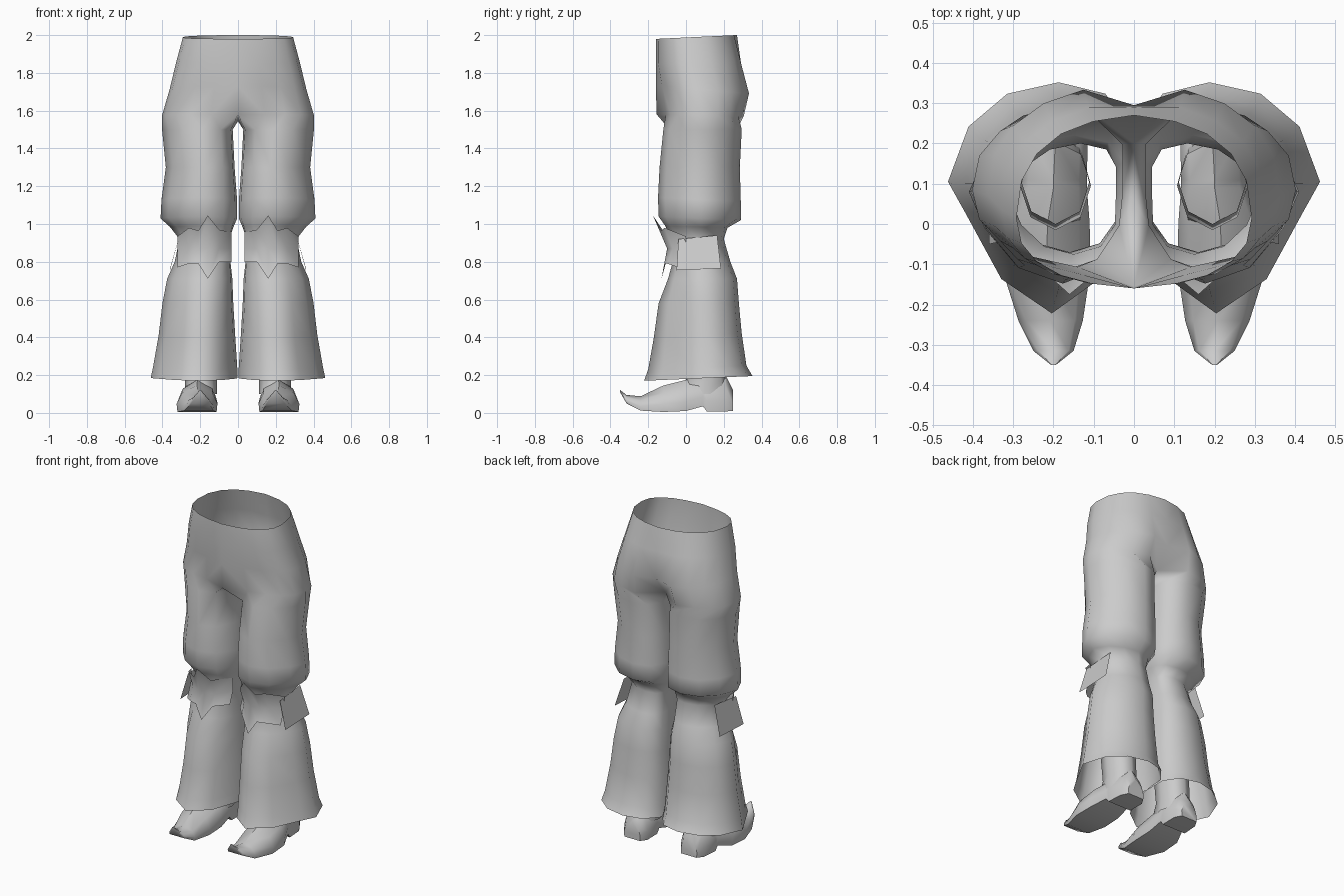
import bpy, bmesh
from math import sin, cos, pi

grey = bpy.data.materials.new("plain grey")
grey.diffuse_color = (0.6, 0.6, 0.6, 1)


def finish(bm, name, angle=50):
    """Turn a right-hand half into a mirrored, smooth-shaded object."""
    bmesh.ops.recalc_face_normals(bm, faces=bm.faces)
    mesh = bpy.data.meshes.new(name)
    bm.to_mesh(mesh)
    bm.free()
    mesh.materials.append(grey)
    ob = bpy.data.objects.new(name, mesh)
    bpy.context.collection.objects.link(ob)
    mod = ob.modifiers.new("mirror", 'MIRROR')
    mod.use_clip = True
    mod.merge_threshold = 0.0005
    bpy.ops.object.select_all(action='DESELECT')
    ob.select_set(True)
    bpy.context.view_layer.objects.active = ob
    bpy.ops.object.shade_smooth_by_angle(angle=angle * pi / 180)
    return ob


def bridge(bm, a, b, closed=True):
    n = len(a)
    for i in range(n if closed else n - 1):
        j = (i + 1) % n
        bm.faces.new((a[i], a[j], b[j], b[i]))


def spow(v, p):
    return abs(v) ** p * (1 if v >= 0 else -1)


# Trousers: open hip arcs that split into a closed leg at the crotch
bm = bmesh.new()
# z front, z back, outer x, leg front y, leg back y, centre front y, centre back y, widest y
hips = [(1.98, 2.00, 0.292, -0.155, 0.265, -0.16, 0.27, 0.015),
        (1.85, 1.86, 0.328, -0.155, 0.30, -0.16, 0.29, 0.035),
        (1.73, 1.69, 0.362, -0.135, 0.345, -0.16, 0.295, 0.07),
        (1.58, 1.57, 0.402, -0.115, 0.315, -0.155, 0.20, 0.085)]
prev = None
for zf, zb, xo, yf, yb, cf, cb, yw in hips:
    ring = []
    for j in range(11):
        u = pi * j / 10
        c = spow(cos(u), 0.85)
        y = yw - (yw - yf) * c if c > 0 else yw - (yb - yw) * c
        t = (y - yf) / (yb - yf)
        x = xo * sin(u) ** 0.9 if 0 < j < 10 else 0
        y = cf if j == 0 else cb if j == 10 else y
        ring.append(bm.verts.new((x, y, zf + (zb - zf) * t)))
    if prev:
        bridge(bm, prev, ring, False)
    prev = ring
prev = [bm.verts.new((0, 0.06, 1.545))] + prev

# z front, z back, inner x, outer x, front y, back y, widest y, front taper, back taper
legs = [(1.50, 1.50, 0.028, 0.402, -0.12, 0.295, 0.085, 1.2, 0.9),
        (1.30, 1.30, 0.018, 0.382, -0.14, 0.285, 0.08, 1.3, 0.95),
        (1.14, 1.12, 0.005, 0.405, -0.148, 0.29, 0.08, 1.3, 1.0),
        (1.04, 1.02, 0.004, 0.41, -0.145, 0.29, 0.08, 1.3, 1.0),
        (0.99, 0.98, 0.025, 0.36, -0.11, 0.22, 0.08, 1.1, 0.9),
        (0.92, 0.92, 0.045, 0.31, -0.075, 0.20, 0.07, 1.0, 0.85),
        (0.80, 0.80, 0.04, 0.335, -0.07, 0.235, 0.08, 1.1, 0.85),
        (0.71, 0.71, 0.03, 0.375, -0.095, 0.27, 0.09, 1.4, 0.85),
        (0.58, 0.58, 0.025, 0.40, -0.145, 0.28, 0.10, 1.7, 0.85),
        (0.40, 0.42, 0.015, 0.42, -0.17, 0.295, 0.10, 1.9, 0.85),
        (0.23, 0.25, 0.004, 0.45, -0.20, 0.32, 0.10, 2.1, 0.85),
        (0.17, 0.195, 0.002, 0.462, -0.222, 0.352, 0.105, 2.1, 0.85)]
for zf, zb, xi, xo, yf, yb, yw, taper, back in legs:
    ring = []
    for k in range(12):
        u = 2 * pi * k / 12
        s = sin(u)
        x = (xi + xo) / 2 - (xo - xi) / 2 * spow(cos(u), 0.92)
        # front and back ridges sit slightly inward of the leg centre
        x = max(xi, x - (0.028 * s if s > 0 else -0.045 * s))
        y = yw - (yw - yf) * s ** taper if s > 0 else yw + (yb - yw) * (-s) ** back
        ring.append(bm.verts.new((x, y, zf + (zb - zf) * (y - yf) / (yb - yf))))
    bridge(bm, prev, ring)
    prev = ring
finish(bm, "trousers", 80)

# Knee flap: pointed band, pinched along its middle row
bm = bmesh.new()
# x, top y, top z, middle y, bottom y, bottom z
flap = [(0.035, 0.00, 0.955, 0.00, -0.03, 0.80),
        (0.10, -0.125, 0.97, -0.085, -0.105, 0.80),
        (0.16, -0.175, 1.045, -0.10, -0.13, 0.71),
        (0.21, -0.13, 0.965, -0.09, -0.115, 0.79),
        (0.26, -0.115, 0.98, -0.07, -0.10, 0.79),
        (0.32, 0.00, 0.935, 0.00, -0.04, 0.77)]
rows = [[bm.verts.new((x, ty, tz)) for x, ty, tz, my, by, bz in flap],
        [bm.verts.new((x, my, 0.87)) for x, ty, tz, my, by, bz in flap],
        [bm.verts.new((x, by, bz)) for x, ty, tz, my, by, bz in flap]]
bridge(bm, rows[0], rows[1], False)
bridge(bm, rows[1], rows[2], False)
finish(bm, "knee_flap")

# Side tab hanging outside the knee
bm = bmesh.new()
bm.faces.new([bm.verts.new(p) for p in
              ((0.315, -0.04, 0.92), (0.31, 0.165, 0.94),
               (0.36, 0.185, 0.765), (0.36, -0.05, 0.755))])
finish(bm, "knee_side_tab")

# Boot foot: sections along y from curled toe to heel
bm = bmesh.new()
# y, sole z, top z, half width, centre x
foot = [(-0.35, 0.112, 0.122, 0.006, 0.20), (-0.315, 0.05, 0.095, 0.05, 0.20),
        (-0.24, 0.012, 0.088, 0.08, 0.207), (-0.12, 0.005, 0.145, 0.108, 0.217),
        (0.00, 0.010, 0.175, 0.105, 0.215), (0.09, 0.035, 0.20, 0.083, 0.20),
        (0.11, 0.008, 0.20, 0.083, 0.20), (0.21, 0.008, 0.20, 0.08, 0.195),
        (0.25, 0.010, 0.12, 0.055, 0.195)]
section = [(-0.96, 0), (-1, 0.3), (-0.75, 0.7), (0, 1), (0.75, 0.7), (1, 0.3), (0.96, 0)]
prev = None
for y, zb, zt, w, cx in foot:
    ring = [bm.verts.new((cx + w * a, y, zb + (zt - zb) * b)) for a, b in section]
    if prev:
        bridge(bm, prev, ring)
    else:
        bm.faces.new(ring)
    prev = ring
bm.faces.new(prev)
finish(bm, "boot_foot", 45)

# Boot shaft: open tube rising inside the trouser leg
bm = bmesh.new()
prev = None
for z, yf, yb, w in ((0.10, -0.04, 0.235, 0.085), (0.18, 0.0, 0.215, 0.085),
                     (0.33, -0.015, 0.205, 0.088)):
    ring = [bm.verts.new((0.195 + w * cos(2 * pi * k / 8),
                          (yf + yb) / 2 + (yb - yf) / 2 * sin(2 * pi * k / 8), z))
            for k in range(8)]
    if prev:
        bridge(bm, prev, ring)
    prev = ring
finish(bm, "boot_shaft", 60)
